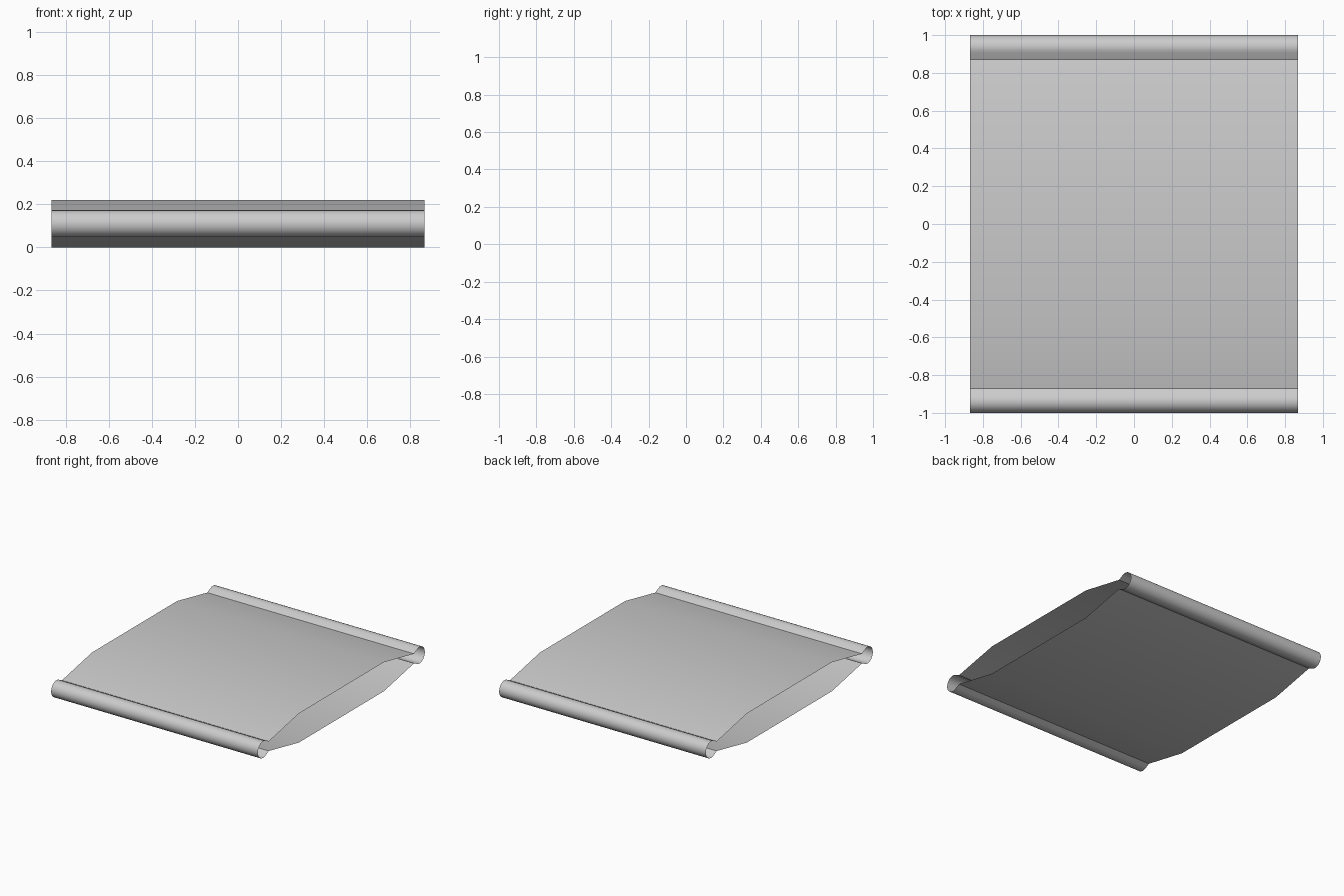
import bpy, bmesh, math

if "Cube" in bpy.data.objects:
    bpy.data.objects.remove(bpy.data.objects["Cube"])

HALF_X = 0.867
MID_Z = 0.11
R = 0.0625

# Quarter profile pieces (y, z relative to mid height): flat panel corner, crease, rolled seam
cy = 1 - R
half = [(0.51, 0.11), (0.87, 0.036)]
for i in range(17):
    a = math.radians(120 - 15 * i)
    half.append((cy + R * math.cos(a), R * math.sin(a)))
half += [(0.87, -0.036), (0.51, -0.11)]
profile = half + [(-y, -z) for y, z in half]

# Open-ended sleeve: sweep the closed profile along x
bm = bmesh.new()
left = [bm.verts.new((-HALF_X, y, z + MID_Z)) for y, z in profile]
right = [bm.verts.new((HALF_X, y, z + MID_Z)) for y, z in profile]
n = len(profile)
for i in range(n):
    j = (i + 1) % n
    bm.faces.new((left[i], right[i], right[j], left[j]))
bmesh.ops.recalc_face_normals(bm, faces=bm.faces)

mesh = bpy.data.meshes.new("open_sleeve")
bm.to_mesh(mesh)
bm.free()
sleeve = bpy.data.objects.new("open_sleeve", mesh)
bpy.context.collection.objects.link(sleeve)

# Smooth rolls, sharp creases where they meet the panels
bpy.context.view_layer.objects.active = sleeve
sleeve.select_set(True)
bpy.ops.object.shade_smooth_by_angle(angle=math.radians(30))
